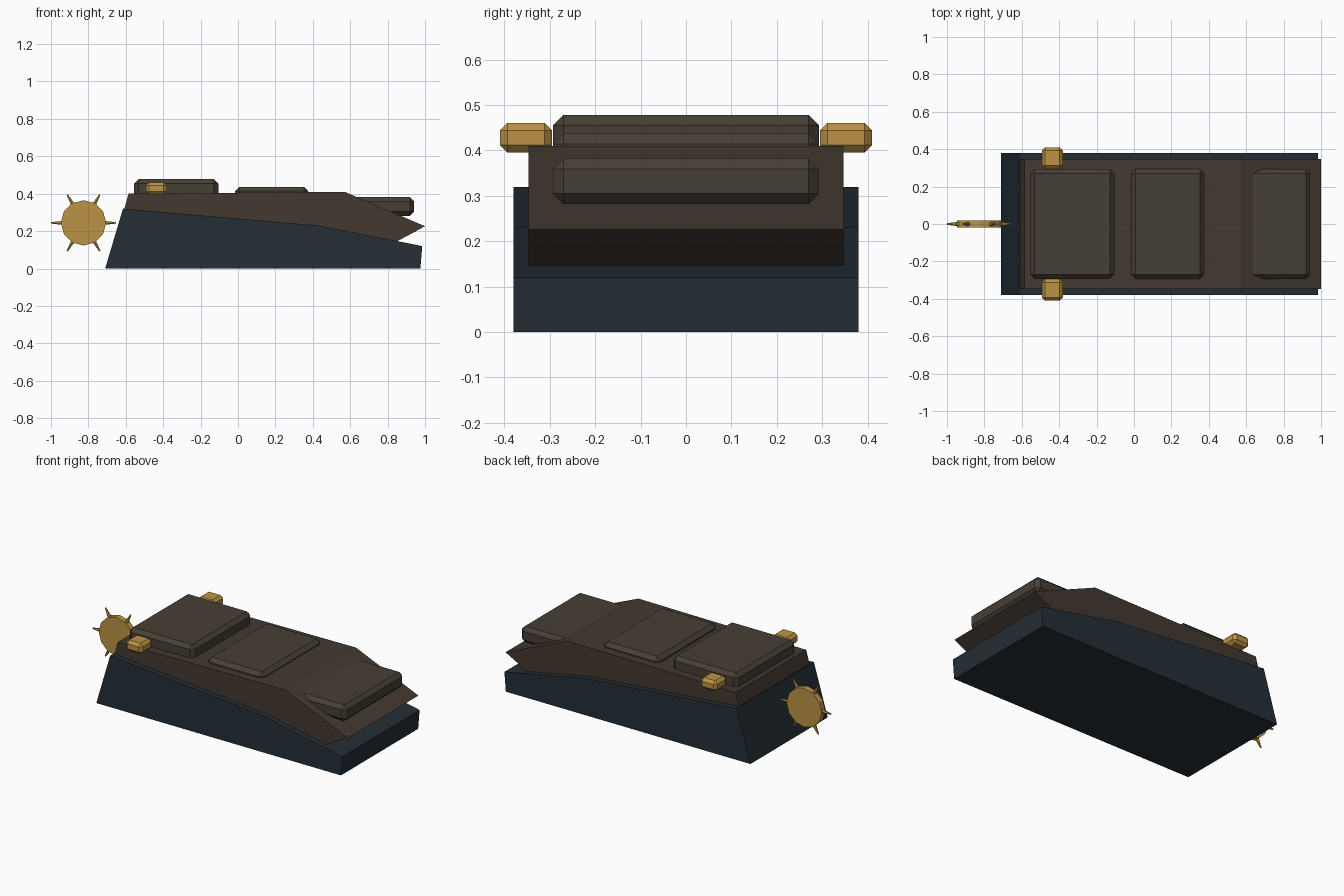
import bpy, bmesh, math
from mathutils import Matrix, Vector

if "Cube" in bpy.data.objects:
    bpy.data.objects.remove(bpy.data.objects["Cube"])


def material(name, rgb):
    m = bpy.data.materials.new(name)
    m.diffuse_color = (*rgb, 1)
    m.use_nodes = True
    m.node_tree.nodes["Principled BSDF"].inputs["Base Color"].default_value = m.diffuse_color
    return m


SLATE = material("dark slate", (0.018, 0.028, 0.037))
BROWN = material("dark brown", (0.056, 0.041, 0.030))
PAD = material("olive brown", (0.062, 0.050, 0.036))
GOLD = material("brass", (0.50, 0.29, 0.058))


def finish(name, bm, mat):
    bmesh.ops.recalc_face_normals(bm, faces=bm.faces[:])
    me = bpy.data.meshes.new(name)
    bm.to_mesh(me)
    bm.free()
    me.materials.append(mat)
    ob = bpy.data.objects.new(name, me)
    bpy.context.collection.objects.link(ob)
    return ob


def extruded(name, profile, half_width, mat):
    """Side profile (x, z) extruded across y."""
    bm = bmesh.new()
    f = bm.faces.new([bm.verts.new((x, -half_width, z)) for x, z in profile])
    r = bmesh.ops.extrude_face_region(bm, geom=[f])
    moved = [v for v in r["geom"] if isinstance(v, bmesh.types.BMVert)]
    bmesh.ops.translate(bm, verts=moved, vec=(0, 2 * half_width, 0))
    return finish(name, bm, mat)


def block(name, lo, hi, bevel, mat):
    """Chamfered box between two corners."""
    lo, hi = Vector(lo), Vector(hi)
    bm = bmesh.new()
    bmesh.ops.create_cube(bm, size=1, matrix=Matrix.Translation((lo + hi) / 2)
                          @ Matrix.Diagonal((*(hi - lo), 1)))
    bmesh.ops.bevel(bm, geom=bm.edges[:], offset=bevel, segments=1,
                    affect='EDGES', clamp_overlap=True)
    return finish(name, bm, mat)


# Wedge base and the armoured upper body resting on it
extruded("base", [(-0.71, 0), (0.975, 0), (0.985, 0.12), (0.43, 0.23), (-0.615, 0.32)], 0.38, SLATE)
extruded("upper_body", [(-0.61, 0.31), (0.43, 0.22), (0.85, 0.145), (1.0, 0.226),
                        (0.57, 0.41), (-0.585, 0.40)], 0.347, BROWN)

# Raised plates on top
block("rear_plate", (-0.555, -0.293, 0.37), (-0.105, 0.293, 0.478), 0.023, PAD)
block("middle_plate", (-0.015, -0.293, 0.34), (0.375, 0.293, 0.437), 0.023, PAD)
block("nose_plate", (0.60, -0.293, 0.282), (0.942, 0.293, 0.382), 0.023, PAD)

# Brass side lugs
for side, s in (("front", -1), ("back", 1)):
    ys = sorted((s * 0.295, s * 0.41))
    block(side + "_lug", (-0.492, ys[0], 0.395), (-0.38, ys[1], 0.461), 0.017, GOLD)

# Spiked wheel at the tail
centre = Matrix.Translation((-0.826, 0, 0.244))
bm = bmesh.new()
bmesh.ops.create_cone(bm, cap_ends=True, segments=12, radius1=0.121, radius2=0.121, depth=0.036,
                      matrix=centre @ Matrix.Rotation(math.pi / 2, 4, 'X'))
finish("wheel", bm, GOLD)

bm = bmesh.new()
for i in range(6):
    bmesh.ops.create_cone(bm, cap_ends=True, segments=6, radius1=0.014, radius2=0.004, depth=0.074,
                          matrix=centre @ Matrix.Rotation(math.radians(60 * i + 90), 4, 'Y')
                          @ Matrix.Translation((0, 0, 0.137)))
finish("wheel_spikes", bm, GOLD)
